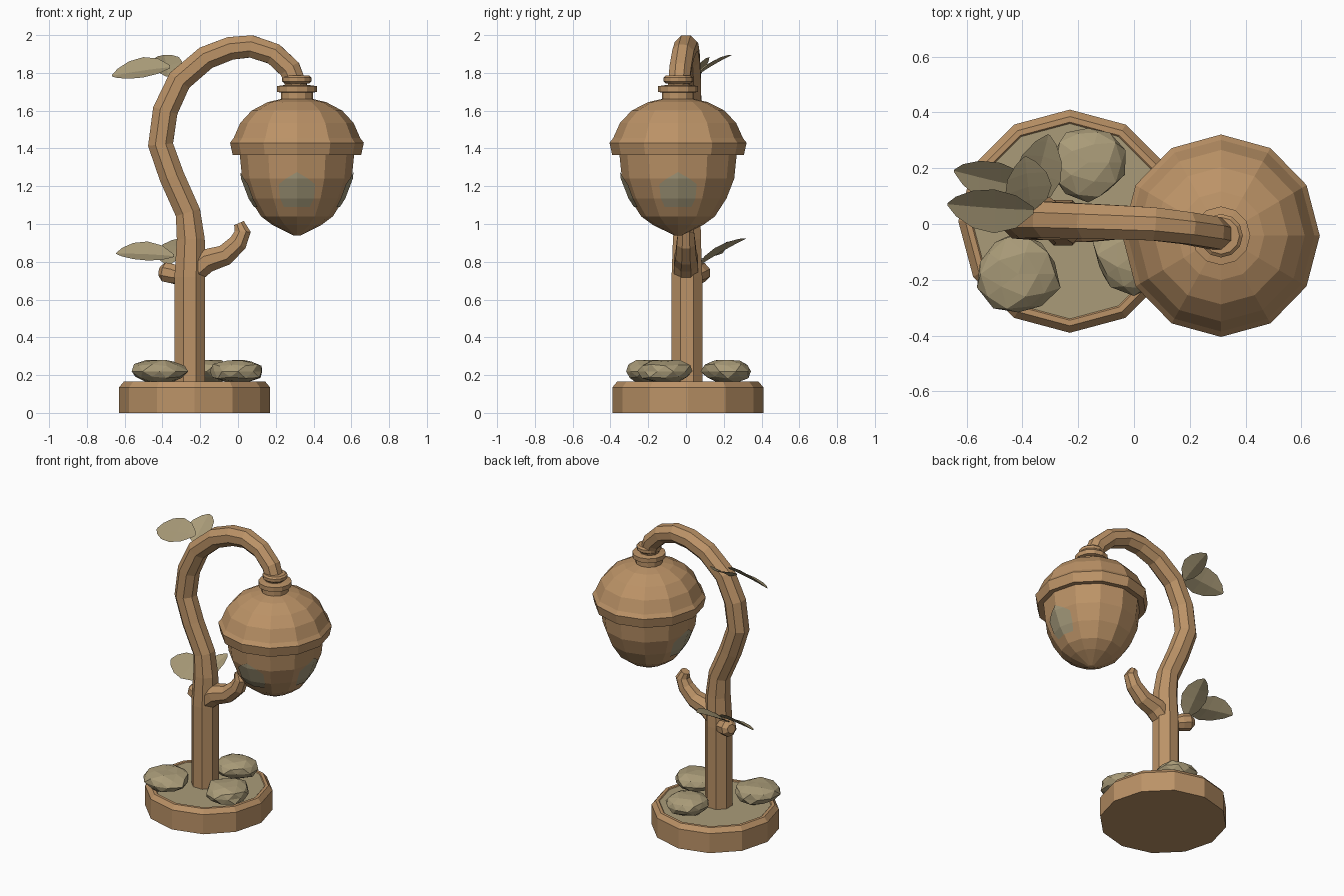
import bpy, bmesh, random
from math import sin, cos, pi, radians
from mathutils import Vector, Matrix

random.seed(4)
if "Cube" in bpy.data.objects:
    bpy.data.objects.remove(bpy.data.objects["Cube"])


def material(name, rgb):
    m = bpy.data.materials.new(name)
    m.use_nodes = True
    m.diffuse_color = (*rgb, 1)
    bsdf = m.node_tree.nodes["Principled BSDF"]
    bsdf.inputs["Base Color"].default_value = (*rgb, 1)
    bsdf.inputs["Roughness"].default_value = 0.9
    return m


WOOD = material("warm_wood", (0.50, 0.29, 0.135))
GREEN = material("dry_leaf", (0.40, 0.33, 0.19))
GLASS = material("pale_window", (0.36, 0.31, 0.19))


def finish(bm, name, *mats):
    bmesh.ops.recalc_face_normals(bm, faces=bm.faces)
    mesh = bpy.data.meshes.new(name)
    bm.to_mesh(mesh)
    bm.free()
    for m in mats:
        mesh.materials.append(m)
    obj = bpy.data.objects.new(name, mesh)
    bpy.context.collection.objects.link(obj)
    return obj


def skin(bm, rings):
    """Join rings of vertices into a closed tube with capped ends."""
    n = len(rings[0])
    for a, b in zip(rings, rings[1:]):
        for i in range(n):
            j = (i + 1) % n
            bm.faces.new((a[i], a[j], b[j], b[i]))
    bm.faces.new(rings[0])
    bm.faces.new(rings[-1])


def lathe(name, profile, centre, mats, sides=12, stretch=(1, 1)):
    bm = bmesh.new()
    rings = []
    for r, z in profile:
        rings.append([bm.verts.new((centre[0] + r * stretch[0] * cos(2 * pi * i / sides),
                                    centre[1] + r * stretch[1] * sin(2 * pi * i / sides), z))
                      for i in range(sides)])
    skin(bm, rings)
    return finish(bm, name, *mats)


def tube(name, path, sides=8):
    """Sweep a ring along (x, y, z, radius) points."""
    bm = bmesh.new()
    pts = [Vector(p[:3]) for p in path]
    rings = []
    for k, p in enumerate(pts):
        t = (pts[min(k + 1, len(pts) - 1)] - pts[max(k - 1, 0)]).normalized()
        u = Vector((0, 1, 0))
        u = (u - t * u.dot(t)).normalized()
        v = t.cross(u)
        angles = [2 * pi * (i + 0.5) / sides for i in range(sides)]
        rings.append([bm.verts.new(p + (u * cos(a) + v * sin(a)) * path[k][3]) for a in angles])
    skin(bm, rings)
    return finish(bm, name, WOOD)


# Base with a mossy top
base = lathe("base", [(0.4, 0), (0.4, 0.135), (0.375, 0.165), (0.355, 0.165), (0.35, 0.16)],
             (-0.23, 0.01), (WOOD, GREEN))
for f in base.data.polygons:
    if f.normal.z > 0.9 and f.area > 0.1:
        f.material_index = 1

# Curved trunk, short branch and knot
tube("trunk", [(-0.255, 0.005, 0.15, 0.088), (-0.255, 0.005, 0.72, 0.088),
               (-0.25, 0.005, 0.92, 0.08), (-0.265, 0.01, 1.06, 0.072),
               (-0.35, 0.01, 1.25, 0.072), (-0.41, 0.015, 1.42, 0.072),
               (-0.385, 0.015, 1.6, 0.072), (-0.31, 0.015, 1.76, 0.07),
               (-0.17, 0.01, 1.88, 0.068), (-0.04, 0.005, 1.93, 0.066),
               (0.07, 0, 1.94, 0.064), (0.19, -0.015, 1.9, 0.062),
               (0.275, -0.03, 1.82, 0.062), (0.31, -0.04, 1.73, 0.06),
               (0.312, -0.04, 1.65, 0.05)])
tube("branch", [(-0.27, 0, 0.72, 0.07), (-0.17, 0, 0.805, 0.07), (-0.07, 0, 0.835, 0.06),
                (0, 0, 0.9, 0.053), (0.025, 0, 0.96, 0.046), (0.005, 0, 1.005, 0.03)])
tube("knot", [(-0.28, 0.03, 0.72, 0.04), (-0.34, 0.06, 0.735, 0.055),
              (-0.385, 0.08, 0.745, 0.055), (-0.41, 0.09, 0.75, 0.03)])

# Hanging acorn lamp
LAMP = (0.312, -0.042)
STRETCH = (1, 1.025)
NUT = [(0.02, 0.94), (0.13, 0.995), (0.19, 1.04), (0.25, 1.135), (0.29, 1.24), (0.305, 1.39)]
lathe("acorn_nut", NUT, LAMP, (WOOD,), stretch=STRETCH)
lathe("acorn_cap", [(0.29, 1.37), (0.34, 1.365), (0.354, 1.43), (0.335, 1.455), (0.3, 1.535),
                    (0.24, 1.6), (0.155, 1.645), (0.07, 1.665)], LAMP, (WOOD,), stretch=STRETCH)
lathe("cap_collar", [(0.085, 1.65), (0.085, 1.695), (0.105, 1.7), (0.105, 1.73), (0.07, 1.735)],
      LAMP, (WOOD,))
lathe("hook_ring", [(0.066, 1.745), (0.078, 1.755), (0.078, 1.775), (0.066, 1.785)], LAMP, (WOOD,))


def nut_point(angle, z, side):
    """Point just above the faceted nut; side runs -1..1 over two facets."""
    for (r0, z0), (r1, z1) in zip(NUT, NUT[1:]):
        if z0 <= z <= z1:
            r = r0 + (r1 - r0) * (z - z0) / (z1 - z0) + 0.006
    mid = Vector((cos(angle), sin(angle), 0))
    end = angle + (pi / 6 if side > 0 else -pi / 6)
    p = mid.lerp(Vector((cos(end), sin(end), 0)), abs(side)) * r
    return Vector((LAMP[0] + p.x, LAMP[1] + p.y * STRETCH[1], z))


# Pointed windows on three sides
for name, deg in (("front", -90), ("left", 0), ("right", 180)):
    bm = bmesh.new()
    rows = [[bm.verts.new(nut_point(radians(deg), z, s)) for s in (-w, 0, w)]
            for z, w in ((1.09, 0.6), (1.135, 0.7), (1.21, 0.68), (1.24, 0.4))]
    for a, b in zip(rows, rows[1:]):
        for i in (0, 1):
            bm.faces.new((a[i], a[i + 1], b[i + 1], b[i]))
    peak = bm.verts.new(nut_point(radians(deg), 1.275, 0))
    for i in (0, 1):
        bm.faces.new((rows[-1][i], rows[-1][i + 1], peak))
    finish(bm, name + "_window", GLASS)


# Leaves: folded blades with a centre rib
def leaf(name, root, tip, across, width):
    bm = bmesh.new()
    root, tip, across = Vector(root), Vector(tip), Vector(across).normalized()
    lift = (tip - root).cross(across).normalized()
    if lift.z < 0:
        lift = -lift
    rows = []
    for t, w in ((0, 0.15), (0.2, 0.75), (0.45, 1), (0.7, 0.85), (0.9, 0.45), (1, 0.06)):
        mid = root.lerp(tip, t)
        rows.append([bm.verts.new(mid + across * width * w * s + lift * 0.02 * (abs(s) * w - t * t))
                     for s in (-1, 0, 1)])
    for a, b in zip(rows, rows[1:]):
        for i in (0, 1):
            bm.faces.new((a[i], a[i + 1], b[i + 1], b[i]))
    obj = finish(bm, name, GREEN)
    if sum(f.normal.z for f in obj.data.polygons) < 0:
        obj.data.flip_normals()


leaf("upper_leaf_long", (-0.36, 0.05, 1.83), (-0.67, 0.06, 1.8), (0, 0.8, 0.55), 0.095)
leaf("upper_leaf_short", (-0.37, 0.05, 1.78), (-0.39, 0.23, 1.91), (1, 0.2, 0.1), 0.085)
leaf("lower_leaf_long", (-0.34, 0.12, 0.83), (-0.645, 0.18, 0.86), (0, 0.8, 0.5), 0.095)
leaf("lower_leaf_short", (-0.37, 0.07, 0.78), (-0.31, 0.31, 0.94), (1, -0.2, 0.1), 0.085)

# Low bushes on the base
for name, x, y, r in (("back", -0.165, 0.22, 0.135), ("right", -0.415, -0.18, 0.15),
                      ("left", 0.0, -0.11, 0.145)):
    bm = bmesh.new()
    bmesh.ops.create_icosphere(bm, subdivisions=2, radius=1)
    for v in bm.verts:
        v.co *= random.uniform(0.9, 1.08)
        v.co.z = max(min(v.co.z, 0.9), -0.9)
    bm.transform(Matrix.Translation((x, y, 0.22)) @ Matrix.Diagonal((r, r, 0.068, 1)))
    finish(bm, name + "_bush", GREEN)
